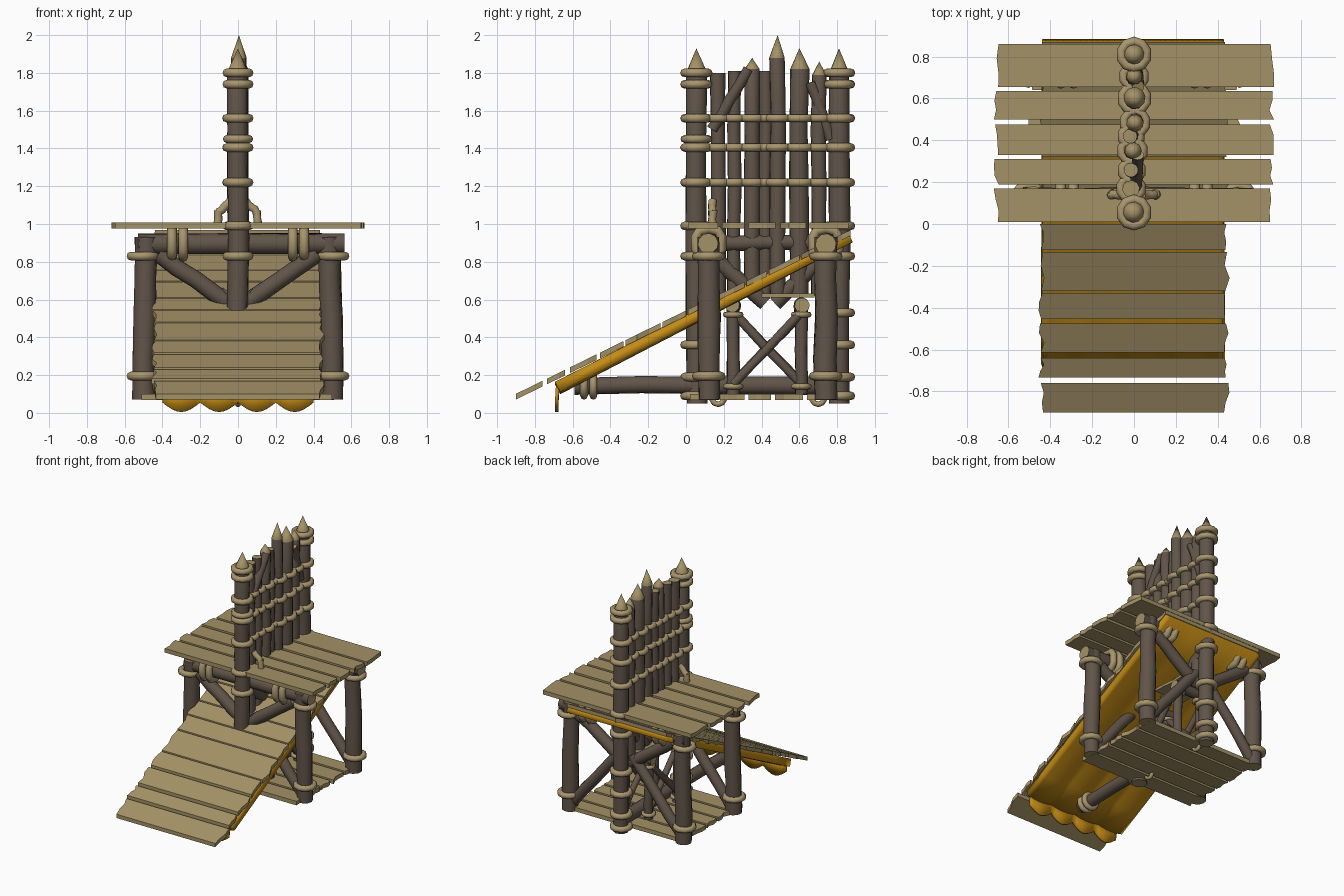
import bpy, bmesh, math, random
from mathutils import Vector as V

if "Cube" in bpy.data.objects:
    bpy.data.objects.remove(bpy.data.objects["Cube"])

random.seed(4)


def material(name, col):
    m = bpy.data.materials.new(name)
    m.diffuse_color = (*col, 1)
    m.use_nodes = True
    m.node_tree.nodes["Principled BSDF"].inputs["Base Color"].default_value = m.diffuse_color
    return m


BARK = material("dark bark", (0.120, 0.090, 0.067))
WOOD = material("cut wood", (0.37, 0.285, 0.135))
ROPE = material("rope", (0.39, 0.30, 0.155))
CLOTH = material("yellow cloth", (0.55, 0.26, 0.008))


def finish(name, bm, mats, smooth=False):
    bmesh.ops.recalc_face_normals(bm, faces=bm.faces)
    me = bpy.data.meshes.new(name)
    bm.to_mesh(me)
    bm.free()
    for m in mats:
        me.materials.append(m)
    ob = bpy.data.objects.new(name, me)
    bpy.context.collection.objects.link(ob)
    if smooth:
        me.shade_smooth()
        me.set_sharp_from_angle(angle=math.radians(50))
    return ob


def log(name, a, b, r, tip=0.0, n=10, wob=0.004):
    """Slightly crooked bark log from a to b with cut-wood ends, optionally sharpened."""
    a, b = V(a), V(b)
    d = (b - a).normalized()
    u = d.orthogonal().normalized()
    w = d.cross(u)
    bm = bmesh.new()
    rings = []
    for i in range(5):
        c = a.lerp(b, i / 4) + (u * random.uniform(-wob, wob) + w * random.uniform(-wob, wob))
        rr = r * random.uniform(0.94, 1.05)
        rings.append([bm.verts.new(c + rr * (u * math.cos(t) + w * math.sin(t)))
                      for t in (2 * math.pi * k / n for k in range(n))])
    for p, q in zip(rings, rings[1:]):
        for k in range(n):
            bm.faces.new((p[k], p[(k + 1) % n], q[(k + 1) % n], q[k]))
    bm.faces.new(rings[0]).material_index = 1
    if tip:
        apex = bm.verts.new(b + d * tip)
        for k in range(n):
            bm.faces.new((rings[-1][k], rings[-1][(k + 1) % n], apex)).material_index = 1
    else:
        bm.faces.new(rings[-1]).material_index = 1
    return finish(name, bm, [BARK, WOOD], True)


def loop(name, c, axis, hu, hv, r=0.02, e=1.0, count=10, n=8):
    """Closed rope loop around an axis ('X','Y','Z'); e below 1 squares it off."""
    nrm, u, v = {"X": ((1, 0, 0), (0, 1, 0), (0, 0, 1)),
                 "Y": ((0, 1, 0), (1, 0, 0), (0, 0, 1)),
                 "Z": ((0, 0, 1), (1, 0, 0), (0, 1, 0))}[axis]
    nrm, u, v, c = V(nrm), V(u), V(v), V(c)
    se = lambda x: math.copysign(abs(x) ** e, x) if abs(x) > 1e-6 else 0
    pts = [c + u * hu * se(math.cos(t)) + v * hv * se(math.sin(t))
           for t in (2 * math.pi * (k + 0.5) / count for k in range(count))]
    bm = bmesh.new()
    rings = []
    for i, p in enumerate(pts):
        t = (pts[(i + 1) % count] - pts[i - 1]).normalized()
        o = t.cross(nrm)
        rings.append([bm.verts.new(p + r * (o * math.cos(s) + nrm * math.sin(s)))
                      for s in (2 * math.pi * k / n for k in range(n))])
    for i in range(count):
        p, q = rings[i], rings[(i + 1) % count]
        for k in range(n):
            bm.faces.new((p[k], p[(k + 1) % n], q[(k + 1) % n], q[k]))
    return finish(name, bm, [ROPE], True)


def plank(name, y0, y1, hw, zfun, th=0.032):
    """Board across x with ragged ends, its height following zfun(y)."""
    bm = bmesh.new()
    ys = [y0 + (y1 - y0) * k / 3 for k in range(4)]
    out = [(hw + random.uniform(-0.015, 0.012), y) for y in ys]
    out += [(-hw + random.uniform(-0.012, 0.015), y) for y in reversed(ys)]
    top = [bm.verts.new((x, y, zfun(y) + th / 2)) for x, y in out]
    bot = [bm.verts.new((x, y, zfun(y) - th / 2)) for x, y in out]
    bm.faces.new(top)
    bm.faces.new(bot)
    for k in range(8):
        j = (k + 1) % 8
        bm.faces.new((top[k], top[j], bot[j], bot[k]))
    return finish(name, bm, [WOOD])


# platform boards
for y0, y1 in ((0.01, 0.17), (0.19, 0.31), (0.33, 0.475), (0.50, 0.635), (0.655, 0.86)):
    plank("platform_board", y0, y1, 0.66, lambda y: 0.993)

# floor boards
for y0, y1 in ((0.02, 0.16), (0.18, 0.31), (0.33, 0.45), (0.47, 0.62), (0.64, 0.76)):
    plank("floor_board", y0, y1, 0.50, lambda y: 0.085)

# ramp boards
for y0, y1 in ((-0.9, -0.76), (-0.735, -0.64), (-0.615, -0.475), (-0.455, -0.33), (-0.32, -0.135),
               (-0.125, 0.0), (0.01, 0.13), (0.14, 0.31), (0.32, 0.43), (0.44, 0.60),
               (0.61, 0.73), (0.74, 0.87)):
    plank("ramp_board", y0, y1, 0.445, lambda y: 0.527 + 0.49 * y, 0.03)

# cloth under the ramp
bm = bmesh.new()
NX = 32
rows = []
for y in (0.87, 0.6, 0.2, -0.2, -0.5, -0.68):
    row = []
    for i in range(NX + 1):
        x = -0.44 + 0.87 * i / NX
        fold = 0.015 * abs(math.sin(4 * math.pi * i / NX)) * (0.89 - y) / 1.57
        row.append(bm.verts.new((x, y, 0.486 + 0.51 * y - fold)))
    rows.append(row)
for p, q in zip(rows, rows[1:]):
    for i in range(NX):
        bm.faces.new((p[i], p[i + 1], q[i + 1], q[i]))
ob = finish("ramp_cloth", bm, [CLOTH], True)
mod = ob.modifiers.new("thickness", "SOLIDIFY")
mod.thickness, mod.offset = 0.058, 0

# scalloped hanging edge of the cloth
bm = bmesh.new()
top, bot = [], []
for i in range(NX + 1):
    x = -0.40 + 0.80 * i / NX
    top.append(bm.verts.new((x, -0.68, 0.14)))
    bot.append(bm.verts.new((x, -0.685, 0.055 - 0.05 * abs(math.sin(4 * math.pi * i / NX)))))
for i in range(NX):
    bm.faces.new((top[i], top[i + 1], bot[i + 1], bot[i]))
ob = finish("cloth_valance", bm, [CLOTH], True)
mod = ob.modifiers.new("thickness", "SOLIDIFY")
mod.thickness, mod.offset = 0.018, 0

# corner posts, cross beams, braces and their lashings
for y in (0.12, 0.74):
    for s in (-1, 1):
        log("corner_post", (s * 0.50, y, 0.07), (s * 0.485, y, 0.93), 0.06)
        for z in (0.195, 0.83):
            loop("corner_post_rope", (s * 0.505, y, z), "Z", 0.066, 0.066, 0.023)
        log("upper_brace", (s * 0.42, y, 0.84), (s * 0.03, y - 0.01, 0.57), 0.045)
        log("lower_brace", (s * 0.47, y, 0.13), (s * 0.05, y, 0.64), 0.04)
        for x in (0.29, 0.35):
            loop("beam_lashing", (s * x, y, 0.90), "X", 0.07, 0.075, 0.026, 0.7)
    log("cross_beam", (-0.53, y, 0.895), (0.565, y, 0.895), 0.057)

# long ground log under the ramp
log("ground_log", (0, -0.59, 0.145), (0, 0.82, 0.145), 0.048)
for y in (-0.54, -0.49):
    loop("ground_log_rope", (0, y, 0.145), "Y", 0.055, 0.055, 0.02)

# spine log and spine braces between the end posts
log("spine_log", (0, 0.10, 0.90), (0, 0.78, 0.90), 0.04)
log("spine_brace", (0, 0.10, 0.86), (0, 0.42, 0.58), 0.04)
log("spine_brace", (0, 0.77, 0.86), (0, 0.47, 0.58), 0.04)

# palisade end posts
for y in (0.055, 0.81):
    log("palisade_end_post", (0, y, 0.05), (0, y, 1.80), 0.056, 0.13)
    for z in (0.09, 0.19, 0.36, 0.53, 0.83, 0.99, 1.22, 1.405, 1.56, 1.74, 1.80):
        if z != 0.53 or y > 0.5:
            loop("end_post_rope", (0, y, z), "Z", 0.063, 0.063, 0.023)
loop("front_post_rope", (0, 0.055, 1.45), "Z", 0.063, 0.063, 0.021)

# palisade stakes (y, radius, body top, point height), each wrapped by the three rope rows
for y, r, z, tip in ((0.17, 0.04, 1.80, 0), (0.255, 0.036, 1.81, 0), (0.35, 0.042, 1.82, 0.06),
                     (0.42, 0.034, 1.81, 0), (0.485, 0.043, 1.88, 0.12), (0.60, 0.05, 1.82, 0.11),
                     (0.705, 0.04, 1.79, 0.07)):
    x = random.uniform(-0.015, 0.015)
    log("palisade_stake", (x, y, 0.62), (x, y, z), r, tip)
    for rz in (1.22, 1.405, 1.56):
        loop("stake_rope", (x, y, rz), "Z", r + 0.012, r + 0.012, 0.021)
log("leaning_stake", (0.01, 0.14, 1.50), (0.02, 0.33, 1.82), 0.03)
log("leaning_stake", (0.01, 0.77, 1.45), (0.02, 0.66, 1.75), 0.03)

# short rope pegs leaning on the palisade foot
for s in (-1, 1):
    for a, b in (((0.11, 0.98), (0.10, 1.07)), ((0.10, 1.06), (0.04, 1.12))):
        peg = log("foot_peg", (s * a[0], 0.14, a[1]), (s * b[0], 0.14, b[1]), 0.022)
        peg.data.materials[0] = ROPE

# trestle under the stakes
for y in (0.25, 0.61):
    log("trestle_cap", (-0.14, y, 0.57), (0.14, y, 0.57), 0.04)
    loop("trestle_floor_lashing", (0, 0.17 if y < 0.4 else 0.70, 0.085), "X", 0.035, 0.04, 0.015)
    for s in (-1, 1):
        log("trestle_leg", (s * 0.10, y, 0.10), (s * 0.10, y, 0.57), 0.034)
        loop("trestle_rope", (s * 0.10, y, 0.52), "Z", 0.04, 0.04, 0.015)
        loop("trestle_rope", (s * 0.10, y, 0.14), "Z", 0.04, 0.04, 0.015)
for s in (-1, 1):
    log("trestle_brace", (s * 0.13, 0.25, 0.15), (s * 0.13, 0.61, 0.53), 0.024)
    log("trestle_brace", (s * 0.10, 0.61, 0.15), (s * 0.10, 0.25, 0.53), 0.024)
plank("trestle_board", 0.40, 0.68, 0.13, lambda y: 0.622, 0.02)
